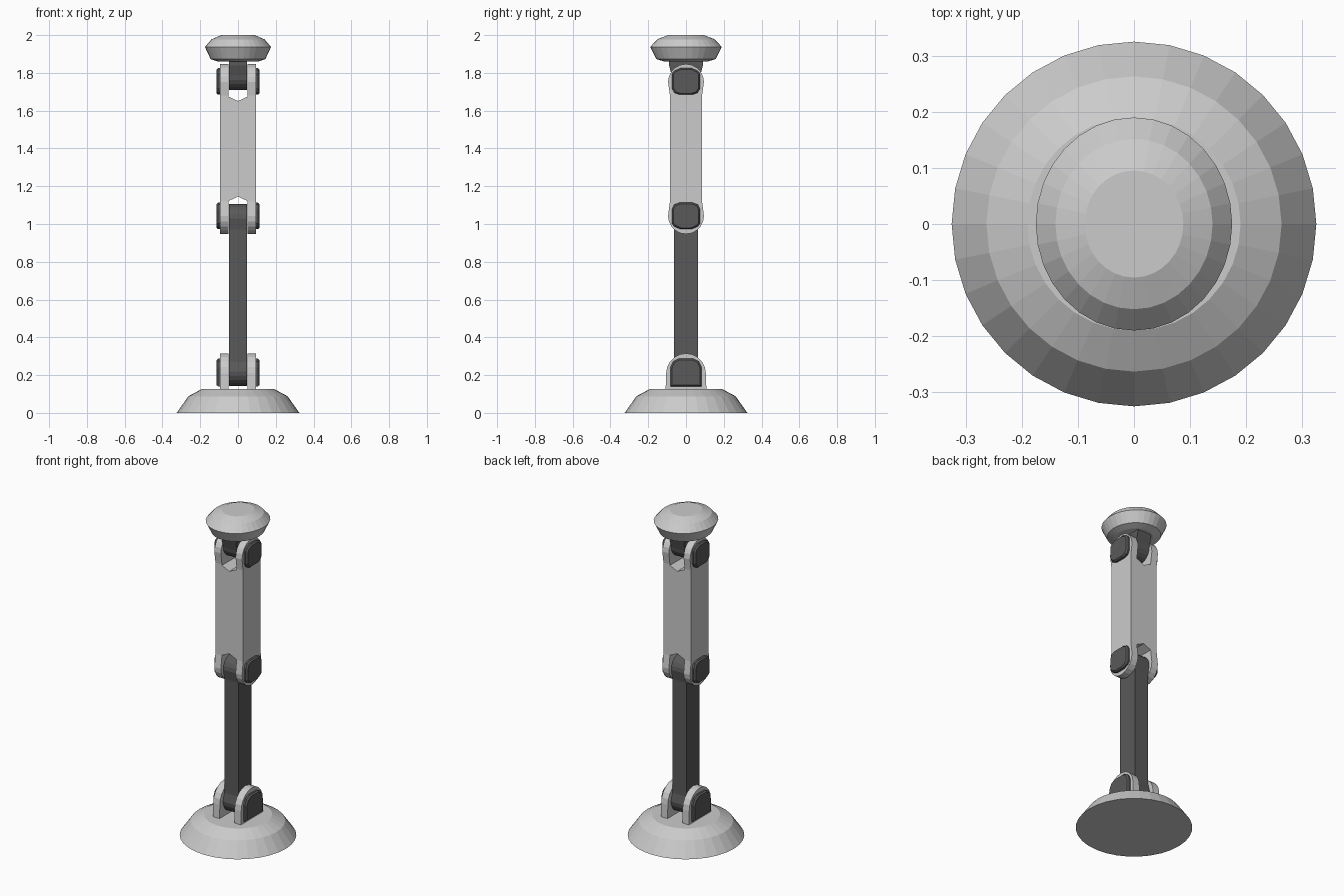
import bpy, bmesh, math

if "Cube" in bpy.data.objects:
    bpy.data.objects.remove(bpy.data.objects["Cube"])


def material(name, v):
    m = bpy.data.materials.new(name)
    m.diffuse_color = (v, v, v, 1)
    m.use_nodes = True
    m.node_tree.nodes["Principled BSDF"].inputs["Base Color"].default_value = m.diffuse_color
    return m


LIGHT = material("light grey", 0.6)
DARK = material("dark grey", 0.1)


def finish(bm, name, mat):
    bmesh.ops.recalc_face_normals(bm, faces=bm.faces)
    me = bpy.data.meshes.new(name)
    bm.to_mesh(me)
    bm.free()
    me.materials.append(mat)
    ob = bpy.data.objects.new(name, me)
    bpy.context.collection.objects.link(ob)
    return ob


def extrude(name, pts, lo, hi, mat, axis="x", inset=None):
    """Extrude a profile (u, z) along x or y; inset=(side, scale, depth) tapers one end."""
    bm = bmesh.new()
    cu = sum(p[0] for p in pts) / len(pts)
    zs = [p[1] for p in pts]
    cz = (min(zs) + max(zs)) / 2
    levels = [(lo, 1), (hi, 1)]
    if inset:
        side, scale, depth = inset
        levels = [(lo, 1), (hi - depth, 1), (hi, scale)] if side > 0 else \
                 [(lo, scale), (lo + depth, 1), (hi, 1)]
    rings = []
    for d, s in levels:
        ring = []
        for u, z in pts:
            u2, z2 = cu + (u - cu) * s, cz + (z - cz) * s
            ring.append(bm.verts.new((d, u2, z2) if axis == "x" else (u2, d, z2)))
        rings.append(ring)
    n = len(pts)
    for a, b in zip(rings, rings[1:]):
        for i in range(n):
            bm.faces.new((a[i], a[(i + 1) % n], b[(i + 1) % n], b[i]))
    bm.faces.new(rings[0])
    bm.faces.new(rings[-1])
    return finish(bm, name, mat)


def lathe(name, profile, mat, sy=1.0, n=32):
    """Closed stack of n-sided rings (radius, z)."""
    bm = bmesh.new()
    rings = [[bm.verts.new((r * math.cos(2 * math.pi * i / n),
                            r * sy * math.sin(2 * math.pi * i / n), z))
              for i in range(n)] for r, z in profile]
    for a, b in zip(rings, rings[1:]):
        for i in range(n):
            bm.faces.new((a[i], a[(i + 1) % n], b[(i + 1) % n], b[i]))
    bm.faces.new(rings[0])
    bm.faces.new(rings[-1])
    return finish(bm, name, mat)


def arc(cz, r, start, end, n=10):
    return [(r * math.cos(math.radians(start + (end - start) * i / n)),
             cz + r * math.sin(math.radians(start + (end - start) * i / n)))
            for i in range(n + 1)]


# Foot and head
lathe("base", [(0.325, 0), (0.263, 0.088), (0.19, 0.127)], LIGHT)
lathe("head", [(0.105, 1.86), (0.145, 1.873), (0.175, 1.937), (0.14, 1.978), (0.088, 2.0)],
      LIGHT, sy=1.085)

# Base fork plates and the dark caps on every joint
fork = [(-0.108, 0.12), (0.108, 0.12)] + arc(0.21, 0.105, 0, 180)
base_cap = [(-0.083, 0.14), (0.083, 0.14), (0.083, 0.24), (0.068, 0.272), (0.04, 0.287),
            (-0.04, 0.287), (-0.068, 0.272), (-0.083, 0.24)]


def arm_cap(cz, f):
    half = [(0.035, -0.07), (0.062, -0.06), (0.075, -0.035),
            (0.075, 0.04), (0.062, 0.056), (0.03, 0.07)]
    return [(y, cz + f * z) for y, z in half] + [(-y, cz + f * z) for y, z in reversed(half)]


for s, side in ((-1, "left"), (1, "right")):
    x0, x1 = sorted((s * 0.05, s * 0.095))
    extrude("base_fork_" + side, fork, x0, x1, LIGHT)
    c0, c1 = sorted((s * 0.09, s * 0.114))
    for joint, prof in (("base", base_cap), ("middle", arm_cap(1.043, -1)),
                        ("top", arm_cap(1.755, 1))):
        extrude(f"{joint}_joint_cap_{side}", prof, c0, c1, DARK, inset=(s, 0.9, 0.009))

# Lower rod with rounded ends
rod = [(0.064, 0.27)] + [(0.064, 0.97)] + arc(1.03, 0.075, 0, 180) + \
      [(-0.064, 0.97), (-0.064, 0.27)] + arc(0.22, 0.077, 180, 360)
extrude("lower_rod", rod, -0.048, 0.048, DARK)

# Top lug widening into the head
lug = [(0.09, 1.84), (0.09, 1.868), (-0.09, 1.868), (-0.09, 1.84)] + arc(1.785, 0.075, 180, 360)
extrude("head_lug", lug, -0.048, 0.048, DARK)

# Upper arm, with a pointed slot cut in each end
arm_prof = [(0.085, 1.12), (0.085, 1.68)] + arc(1.752, 0.095, 0, 180) + \
           [(-0.085, 1.68), (-0.085, 1.12)] + arc(1.042, 0.095, 180, 360)
arm = extrude("upper_arm", arm_prof, -0.094, 0.094, LIGHT)
slots = [[(-0.05, 0.9), (0.05, 0.9), (0.05, 1.122), (0, 1.145), (-0.05, 1.122)],
         [(-0.05, 1.9), (0.05, 1.9), (0.05, 1.674), (0, 1.651), (-0.05, 1.674)]]
cutters = []
for p in slots:
    c = extrude("slot_cutter", p, -0.2, 0.2, LIGHT, axis="y")
    c.hide_render = True
    mod = arm.modifiers.new("slot", "BOOLEAN")
    mod.operation, mod.solver, mod.object = "DIFFERENCE", "EXACT", c
    cutters.append(c)
bpy.context.view_layer.objects.active = arm
for mod in list(arm.modifiers):
    bpy.ops.object.modifier_apply(modifier=mod.name)
for c in cutters:
    bpy.data.objects.remove(c)
